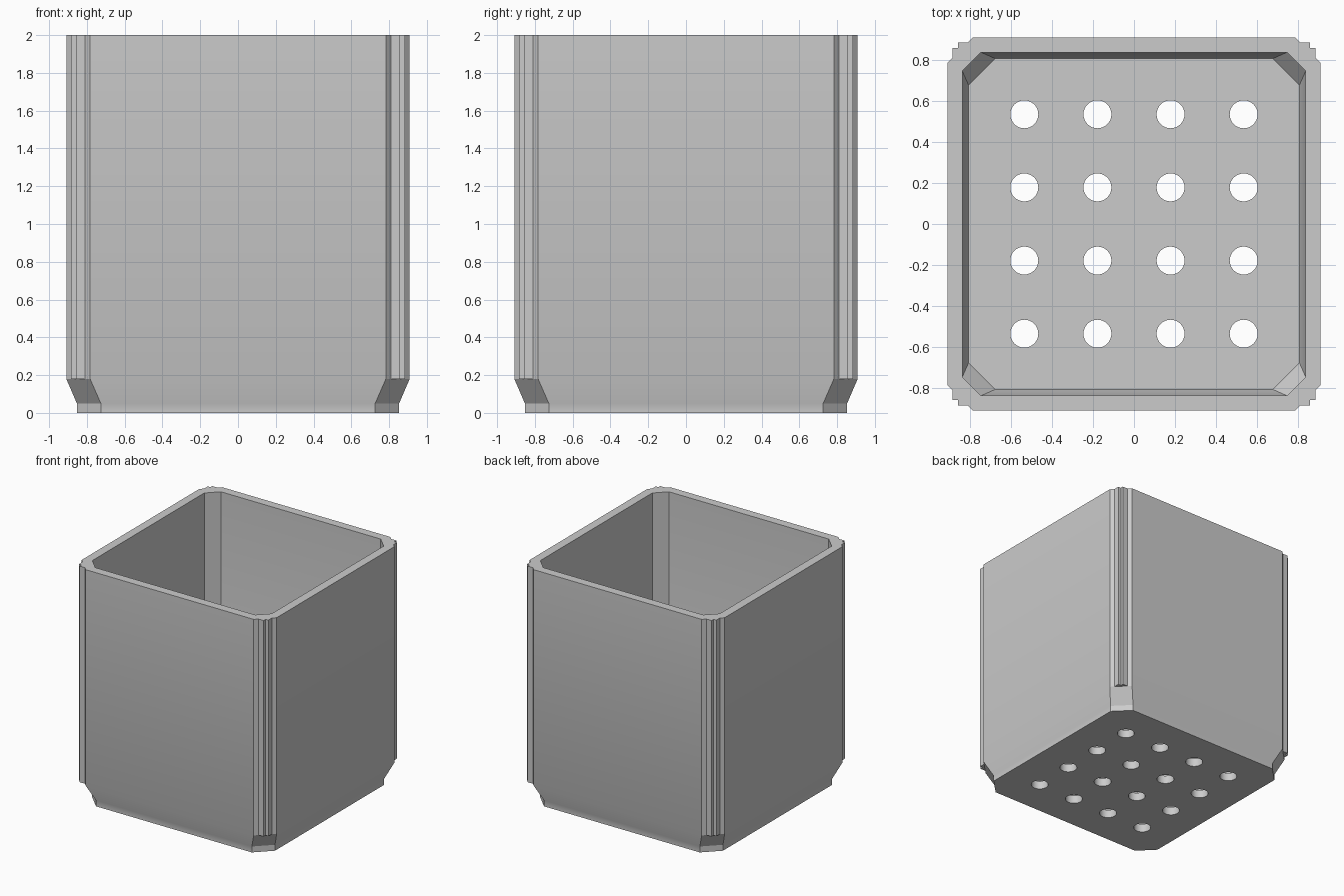
import bpy, bmesh, math

cube = bpy.data.objects.get("Cube")
if cube:
    bpy.data.objects.remove(cube, do_unlink=True)

grey = bpy.data.materials.new("plain_grey")
grey.use_nodes = True
colour = (0.6, 0.6, 0.6, 1)
grey.diffuse_color = colour
grey.node_tree.nodes["Principled BSDF"].inputs["Base Color"].default_value = colour


def finish(bm, name):
    bmesh.ops.recalc_face_normals(bm, faces=bm.faces)
    mesh = bpy.data.meshes.new(name)
    bm.to_mesh(mesh)
    bm.free()
    mesh.materials.append(grey)
    obj = bpy.data.objects.new(name, mesh)
    bpy.context.collection.objects.link(obj)
    return obj


def activate(obj):
    bpy.ops.object.select_all(action='DESELECT')
    obj.select_set(True)
    bpy.context.view_layer.objects.active = obj


def octagon(bm, half, cut, z):
    """Square ring with its corners cut off."""
    pts = [(half, -cut), (half, cut), (cut, half), (-cut, half),
           (-half, cut), (-half, -cut), (-cut, -half), (cut, -half)]
    return [bm.verts.new((x, y, z)) for x, y in pts]


# Pot shell: up the outside, over the rim, down the inside to the floor
SHOULDER, TOP, FLOOR = 0.18, 2.0, 0.07
bm = bmesh.new()
rings = [octagon(bm, *r) for r in (
    (0.853, 0.726, 0), (0.853, 0.726, 0.05),
    (0.909, 0.783, SHOULDER), (0.909, 0.783, TOP),
    (0.836, 0.745, TOP), (0.836, 0.745, 0.16), (0.805, 0.675, FLOOR))]
for low, high in zip(rings, rings[1:]):
    for i in range(8):
        j = (i + 1) % 8
        bm.faces.new((low[i], low[j], high[j], high[i]))
bm.faces.new(rings[0])
bm.faces.new(rings[-1])
pot = finish(bm, "pot_shell")

# Drainage holes: a four by four grid cut through the floor
bm = bmesh.new()
for x in (-0.534, -0.178, 0.178, 0.534):
    for y in (-0.534, -0.178, 0.178, 0.534):
        made = bmesh.ops.create_cone(bm, cap_ends=True, segments=32,
                                     radius1=0.068, radius2=0.068, depth=0.4)
        bmesh.ops.translate(bm, verts=made["verts"], vec=(x, y, 0.03))
cutter = finish(bm, "hole_cutter")
cutter.hide_render = True
activate(pot)
mod = pot.modifiers.new("holes", 'BOOLEAN')
mod.operation = 'DIFFERENCE'
mod.solver = 'EXACT'
mod.object = cutter
bpy.ops.object.modifier_apply(modifier=mod.name)
bpy.data.objects.remove(cutter, do_unlink=True)
bpy.ops.object.shade_smooth_by_angle(angle=math.radians(30))

# Stepped corner ribs, standing on the cut corners above the shoulder
profile = [(0.809, 0.883), (0.857, 0.883), (0.857, 0.857),
           (0.883, 0.857), (0.883, 0.809)]
for side, sx in (("left", 1), ("right", -1)):
    for end, sy in (("front", -1), ("back", 1)):
        bm = bmesh.new()
        low, high = ([bm.verts.new((x * sx, y * sy, z)) for x, y in profile]
                     for z in (SHOULDER, TOP))
        for i in range(4):
            bm.faces.new((low[i], low[i + 1], high[i + 1], high[i]))
        bm.faces.new(low)
        bm.faces.new(high)
        # Closing the back first makes the outward direction certain
        back = bm.faces.new((low[0], high[0], high[4], low[4]))
        bmesh.ops.recalc_face_normals(bm, faces=bm.faces)
        bm.faces.remove(back)
        finish(bm, f"corner_rib_{end}_{side}")
